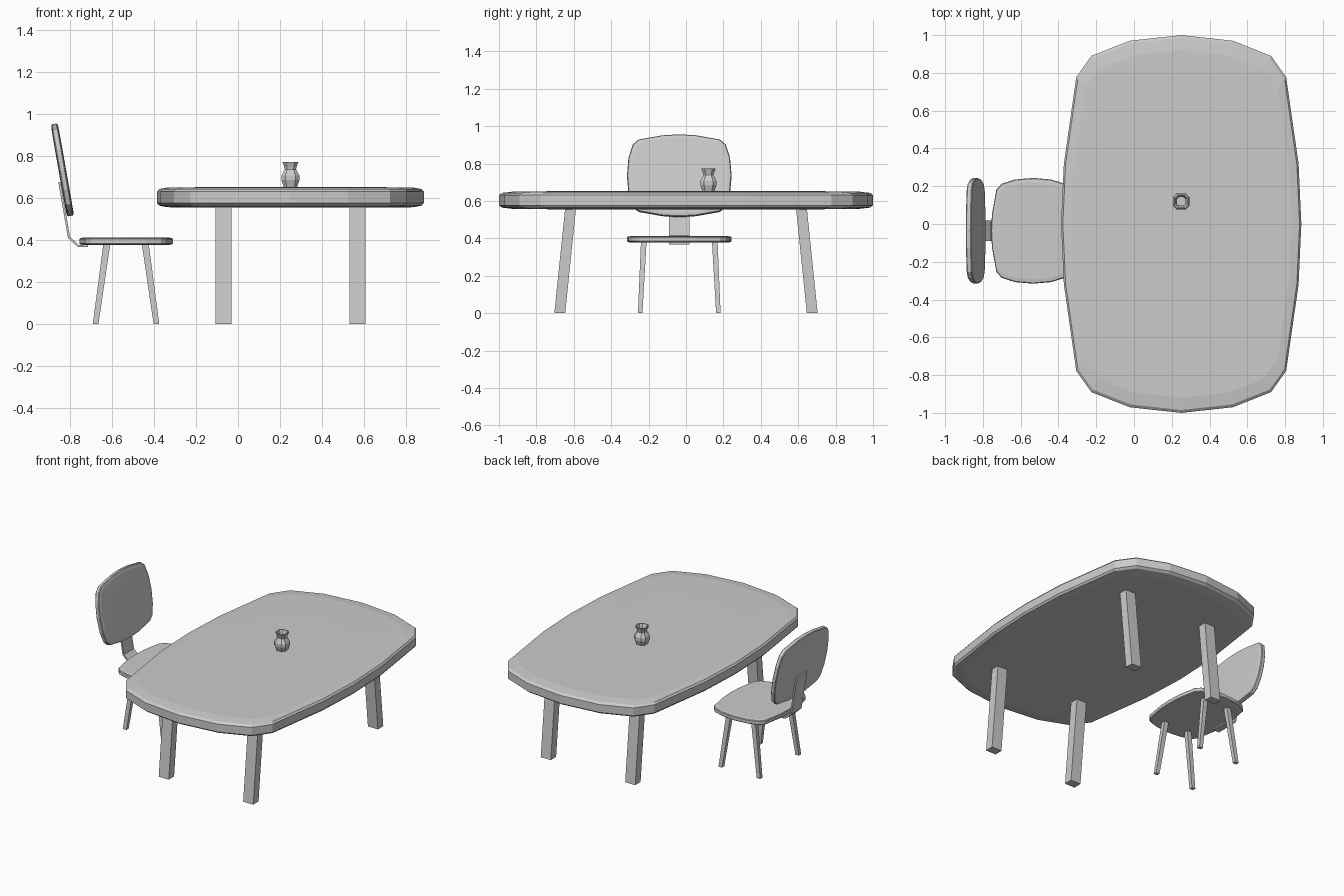
import bpy, bmesh
from math import radians
from mathutils import Matrix

if "Cube" in bpy.data.objects:
    bpy.data.objects.remove(bpy.data.objects["Cube"])


def make(name, bm, matrix=Matrix()):
    bmesh.ops.recalc_face_normals(bm, faces=bm.faces)
    bm.transform(matrix)
    mesh = bpy.data.meshes.new(name)
    bm.to_mesh(mesh)
    bm.free()
    ob = bpy.data.objects.new(name, mesh)
    bpy.context.collection.objects.link(ob)
    return ob


def loft(rings):
    """Bridge a stack of equal-count point rings and cap both ends."""
    bm = bmesh.new()
    loops = [[bm.verts.new(p) for p in ring] for ring in rings]
    n = len(loops[0])
    for a, b in zip(loops, loops[1:]):
        for i in range(n):
            j = (i + 1) % n
            bm.faces.new((a[i], a[j], b[j], b[i]))
    bm.faces.new(loops[0][::-1])
    bm.faces.new(loops[-1])
    return bm


# Rounded-rectangle outline: one quarter, mirrored to the full loop
QUARTER = [(1, 0), (.977, .32), (.874, .777), (.748, .89), (.43, .97), (0, 1)]
OUTLINE = (QUARTER + [(-x, y) for x, y in QUARTER[-2::-1]]
           + [(-x, -y) for x, y in QUARTER[1:]]
           + [(x, -y) for x, y in QUARTER[-2:0:-1]])
EDGE = [(.6, -1), (.92, -.96), (.985, -.8), (1, -.55),
        (1, .55), (.985, .8), (.92, .96), (.6, 1)]


def slab(name, hx, hy, hz, matrix):
    rings = [[(x * hx * s, y * hy * s, z * hz) for x, y in OUTLINE] for s, z in EDGE]
    return make(name, loft(rings), matrix)


def leg(name, foot, top, foot_half, top_half, height):
    def square(c, h, z):
        return [(c[0] + sx * h[0], c[1] + sy * h[1], z)
                for sx, sy in ((-1, -1), (1, -1), (1, 1), (-1, 1))]
    return make(name, loft([square(foot, foot_half, 0), square(top, top_half, height)]))


TX = 0.25                  # table centre
CX, CY = -0.534, -0.036    # chair centre

# Table
slab("table_top", .636, 1.0, .049, Matrix.Translation((TX, 0, .604)))
for sx, nx in ((-1, "left"), (1, "right")):
    for sy, ny in ((-1, "front"), (1, "back")):
        leg(f"table_leg_{ny}_{nx}", (TX + sx * .32, sy * .675), (TX + sx * .32, sy * .617),
            (.038, .029), (.038, .029), .562)
        leg(f"chair_leg_{ny}_{nx}", (CX + sx * .145, CY + sy * .209),
            (CX + sx * .092, CY + sy * .190), (.0135, .012), (.0165, .015), .38)

# Chair seat and tilted backrest share one shape
slab("seat", .223, .28, .018, Matrix.Translation((CX, CY, .395)))
slab("backrest", .223, .28, .018,
     Matrix.Translation((-.838, CY, .735)) @ Matrix.Rotation(radians(-100), 4, 'Y'))

# Bent strap joining seat and backrest
STRAP = [(-.857, .678), (-.811, .410), (-.765, .368), (-.715, .368),
         (-.715, .378), (-.760, .378), (-.801, .416), (-.847, .678)]
bm = loft([[(x, CY + s * .055, z) for x, z in STRAP] for s in (-1, 1)])
make("back_strap", bm)

# Vase: square section with chamfered corners, open at the top
SECTION = [(1, -.55), (1, .55), (.55, 1), (-.55, 1),
           (-1, .55), (-1, -.55), (-.55, -1), (.55, -1)]
VASE = [(.031, .650), (.043, .686), (.043, .708), (.027, .738), (.029, .748), (.038, .773),
        (.032, .773), (.022, .742), (.036, .706), (.026, .662)]
make("vase", loft([[(TX + x * r, .12 + y * r, z) for x, y in SECTION] for r, z in VASE]))
